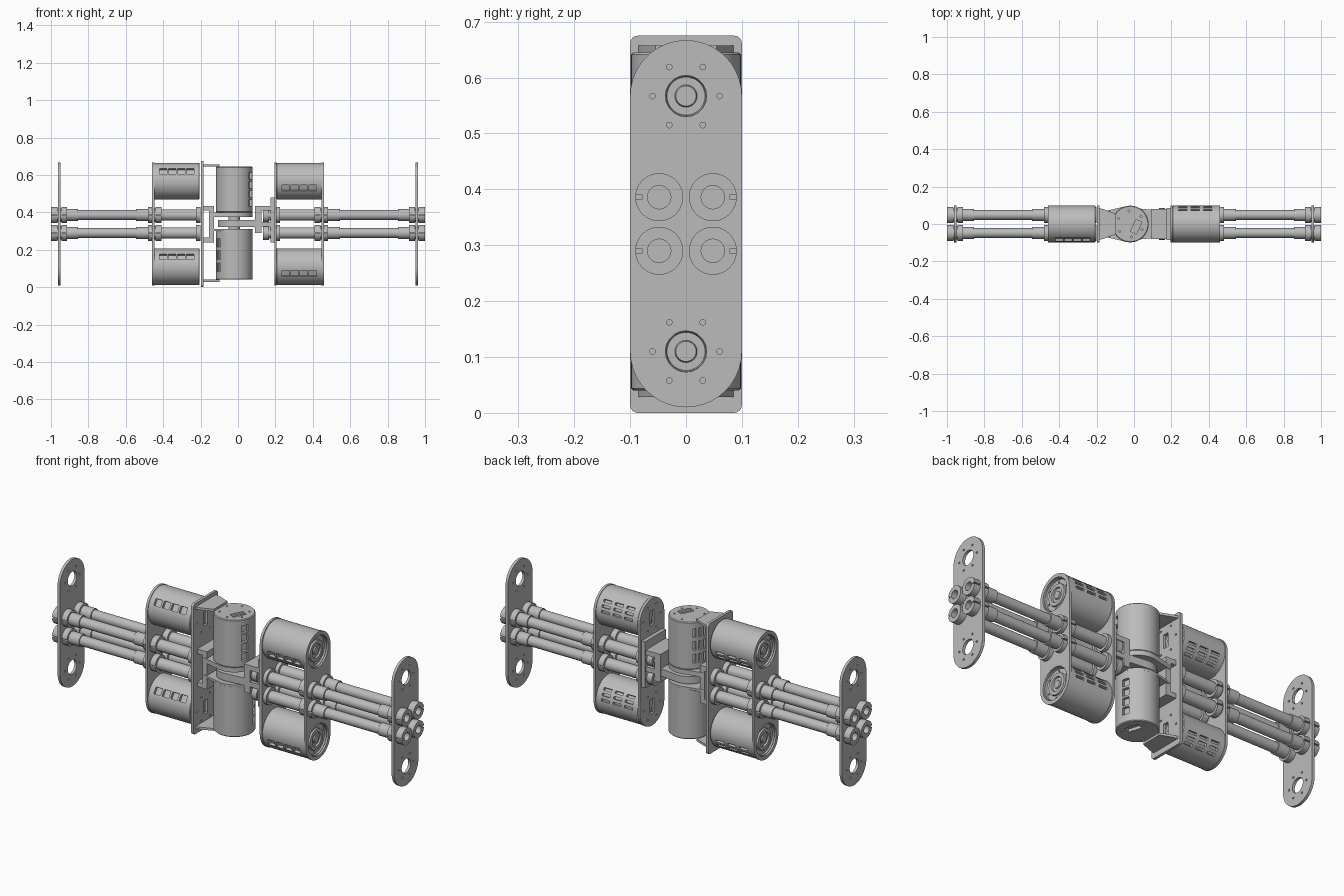
import bpy, bmesh
from math import pi, cos, sin, radians
from mathutils import Matrix, Vector

if "Cube" in bpy.data.objects:
    bpy.data.objects.remove(bpy.data.objects["Cube"], do_unlink=True)

steel = bpy.data.materials.new("brushed_grey")
steel.use_nodes = True
steel.diffuse_color = (0.5, 0.5, 0.5, 1)
steel.node_tree.nodes["Principled BSDF"].inputs["Base Color"].default_value = (0.5, 0.5, 0.5, 1)

UP, LOW = 0.567, 0.11           # heights of the outer motor axes
X = Vector((1, 0, 0))
Z = Vector((0, 0, 1))
parts = []


def frame(origin, zdir, xdir):
    """Matrix whose local z and x follow the given directions."""
    z, x = Vector(zdir).normalized(), Vector(xdir).normalized()
    m = Matrix((x, z.cross(x), z)).transposed().to_4x4()
    m.translation = origin
    return m


ALONG_X = frame((0, 0, 0), X, (0, 1, 0))    # local (u, v, w) = world (y, z, x)


def finish(name, bm, m=Matrix()):
    bmesh.ops.transform(bm, matrix=m, verts=bm.verts)
    bmesh.ops.recalc_face_normals(bm, faces=bm.faces)
    mesh = bpy.data.meshes.new(name)
    bm.to_mesh(mesh)
    bm.free()
    mesh.materials.append(steel)
    ob = bpy.data.objects.new(name, mesh)
    bpy.context.collection.objects.link(ob)
    parts.append(ob)
    return ob


def prism(name, outline, lo, hi, m=Matrix()):
    bm = bmesh.new()
    face = bm.faces.new([bm.verts.new((u, v, lo)) for u, v in outline])
    out = bmesh.ops.extrude_face_region(bm, geom=[face])["geom"]
    moved = [g for g in out if isinstance(g, bmesh.types.BMVert)]
    bmesh.ops.translate(bm, verts=moved, vec=(0, 0, hi - lo))
    return finish(name, bm, m)


def box(name, x, y, z):
    return prism(name, [(x[0], y[0]), (x[1], y[0]), (x[1], y[1]), (x[0], y[1])], *z)


def lathe(name, profile, m, closed=False, steps=40):
    bm = bmesh.new()
    vs = [bm.verts.new((r, 0, h)) for r, h in profile]
    pairs = list(zip(vs, vs[1:])) + ([(vs[-1], vs[0])] if closed else [])
    edges = [bm.edges.new(p) for p in pairs]
    bmesh.ops.spin(bm, geom=vs + edges, axis=Z, cent=(0, 0, 0), angle=2 * pi, steps=steps)
    bmesh.ops.remove_doubles(bm, verts=bm.verts, dist=0.0002)
    return finish(name, bm, m)


def cut(ob, shapes, m=Matrix()):
    """Subtract boxes (three sizes) and round holes (radius, depth) from ob."""
    bm = bmesh.new()
    for size, place in shapes:
        if len(size) == 3:
            bmesh.ops.create_cube(bm, size=1, matrix=place @ Matrix.Diagonal((*size, 1)))
        else:
            bmesh.ops.create_cone(bm, cap_ends=True, segments=20, radius1=size[0],
                                  radius2=size[0], depth=size[1], matrix=place)
    cutter = finish("cutter", bm, m)
    cutter.hide_render = True
    mod = ob.modifiers.new("cut", 'BOOLEAN')
    mod.operation, mod.solver, mod.object = 'DIFFERENCE', 'EXACT', cutter
    bpy.context.view_layer.update()
    result = bpy.data.meshes.new_from_object(ob.evaluated_get(bpy.context.evaluated_depsgraph_get()))
    ob.modifiers.clear()
    ob.data = result
    parts.remove(cutter)
    bpy.data.objects.remove(cutter, do_unlink=True)


def bolt_circle(u, v, w, radius=0.06, size=0.005, depth=0.1):
    return [((size, depth), Matrix.Translation((u + radius * cos(k * pi / 3),
                                                v + radius * sin(k * pi / 3), w))) for k in range(6)]


def stadium():
    top = [(0.1 * cos(k * pi / 20), UP + 0.1 * sin(k * pi / 20)) for k in range(21)]
    return top + [(-u, UP + LOW - v) for u, v in top]


def motor(name, length, m):
    """Motor can along local z, windows on local +x, vent slots opposite."""
    R, L = 0.098, length
    ob = lathe(name, [(0, 0), (R - 0.004, 0), (R, 0.004), (R, L - 0.004), (R - 0.004, L),
                      (0.078, L), (0.076, L - 0.008), (0.055, L - 0.008), (0.053, L),
                      (0.036, L), (0.034, L - 0.008), (0.02, L - 0.008), (0.018, L - 0.002),
                      (0, L - 0.002)], m, steps=56)
    holes = [((0.03, 0.034, 0.038), Matrix.Translation((R, 0, L / 2 + (k - 1.5) * 0.048)))
             for k in range(4)]
    for row in (-1, 0, 1):
        turn = Matrix.Rotation(pi + row * 0.28, 4, 'Z')
        holes += [((0.03, 0.013, 0.046), turn @ Matrix.Translation((R, 0, L / 2 + k * 0.066)))
                  for k in (-1, 0, 1)]
    # wire opening and screw holes in the rear face, screw holes in the front face
    holes.append(((0.035, 0.07, 0.03), Matrix.Translation((0.035, 0, 0))))
    holes += bolt_circle(0, 0, 0, 0.07, 0.005, 0.02) + bolt_circle(0, 0, L, 0.065, 0.005, 0.04)
    cut(ob, holes, m)


# outer motors, end plates and motor plates on both sides
for side, label, tilt in ((1, "left", -22), (-1, "right", 33)):
    a = radians(tilt)
    for z, level in ((UP, "upper"), (LOW, "lower")):
        motor(f"{label}_{level}_motor", 0.245,
              frame((side * 0.205, 0, z), (side, 0, 0), (0, -cos(a), sin(a))))
    for name, x, half, hole in (("end_plate", 0.955, 0.007, 0.037),
                                ("motor_plate", 0.453, 0.006, 0.082)):
        x *= side
        plate = prism(f"{label}_{name}", stadium(), x - half, x + half, ALONG_X)
        holes = []
        for z in (UP, LOW):
            holes.append(((hole, 0.1), Matrix.Translation((0, z, x))))
            if hole < 0.05:
                holes += bolt_circle(0, z, x)
        cut(plate, holes, ALONG_X)

# inner plates: a rounded one on the left, a tall rectangular one on the right
inner = prism("left_inner_plate", stadium(), 0.194, 0.206, ALONG_X)
cut(inner, [((0.035, 0.075, 0.1), Matrix.Translation((0, z, 0.2))) for z in (UP, LOW)]
    + bolt_circle(0, UP, 0.2, 0.07) + bolt_circle(0, LOW, 0.2, 0.07), ALONG_X)

c, hw, tall = 0.014, 0.1, 0.675
corners = [(hw - c, tall - c, 0), (c - hw, tall - c, 1), (c - hw, c, 2), (hw - c, c, 3)]
tall_outline = [(u + c * cos((q + k / 4) * pi / 2), v + c * sin((q + k / 4) * pi / 2))
                for u, v, q in corners for k in range(5)]
back = prism("right_carrier_plate", tall_outline, -0.198, -0.184, ALONG_X)
cut(back, bolt_circle(0, UP, -0.19, 0.07) + bolt_circle(0, LOW, -0.19, 0.07)
    + [((0.03, 0.07, 0.1), Matrix.Translation((0, z, -0.19))) for z in (UP, LOW)], ALONG_X)

# tube rods with stepped sleeves and split clamp collars
BODY = [(0.2, 0.225, 0.043), (0.225, 0.41, 0.03), (0.41, 0.44, 0.043), (0.44, 0.46, 0.036),
        (0.46, 0.482, 0.043), (0.482, 0.545, 0.032), (0.545, 0.855, 0.026), (0.855, 0.915, 0.032),
        (0.915, 0.945, 0.043), (0.945, 0.965, 0.036), (0.965, 1.0, 0.043)]
for side in (1, -1):
    steps = ([(0.135, 0.165, 0.038), (0.165, 0.2, 0.03)] if side > 0 else []) + BODY
    outline = [(r, h) for lo, hi, r in steps for h in (lo, hi)]
    outline = [(0.021, steps[0][0])] + outline + [(0.021, 1.0)]
    for y in (-0.048, 0.048):
        for z in (0.29, 0.386):
            m = frame((0, y, z), (side, 0, 0), (0, y, 0))
            rod = lathe("tube_rod", outline, m, closed=True, steps=24)
            cut(rod, [((0.024, 0.007, 0.036), Matrix.Translation((0.042, 0, h)))
                      for h in (0.424, 0.472, 0.928, 0.984)], m)

# central upright motors
CX = -0.02
for name, z, length, direction, azimuth in (("upper_centre_motor", 0.645, 0.245, -1, -25),
                                            ("lower_centre_motor", 0.04, 0.265, 1, 18)):
    a = radians(azimuth)
    motor(name, length, frame((CX, 0, z), Z * direction, (cos(a), sin(a), 0)))


def tab(name, x, half, lo, hi, radius=0.098):
    """Joint plate: a round end about the centre axis, running out to a straight edge at x."""
    s = 1 if x > CX else -1
    arc = [(CX - s * radius * cos(t), radius * sin(t))
           for t in [radians(-100 + 10 * k) for k in range(21)]]
    return prism(name, arc + [(x, half), (x, -half)], lo, hi)


# yoke arms of the right carrier and the flanges holding the central motors
tab("upper_yoke_arm", -0.15, 0.07, 0.376, 0.4)
tab("lower_yoke_arm", -0.15, 0.07, 0.3, 0.312)
box("yoke_web", (-0.155, -0.128), (-0.07, 0.07), (0.24, 0.435))
for z in (0.24, 0.41):
    box("yoke_foot", (-0.185, -0.15), (-0.07, 0.07), (z, z + 0.025))
for name, z in (("upper_flange", 0.645), ("lower_flange", 0.028)):
    prism(name, [(-0.185, -0.085), (-0.15, -0.075), (-0.1, -0.055),
                 (-0.1, 0.055), (-0.15, 0.075), (-0.185, 0.085)], z, z + 0.012)

# middle hinge tongue and the bracket carrying the left side
tab("hinge_tongue", 0.1, 0.075, 0.322, 0.36, 0.088)
lathe("hinge_pin", [(0, 0.3), (0.03, 0.3), (0.03, 0.4), (0, 0.4)], frame((CX, 0, 0), Z, X))
box("hinge_web", (0.09, 0.125), (-0.08, 0.08), (0.29, 0.435))
for z in (0.325, 0.41):
    box("hinge_rib", (0.12, 0.18), (-0.08, 0.08), (z, z + 0.025))
box("hinge_mount", (0.174, 0.195), (-0.085, 0.085), (0.24, 0.48))

# smooth round walls, sharp edges
bpy.ops.object.select_all(action='DESELECT')
for ob in parts:
    ob.select_set(True)
bpy.context.view_layer.objects.active = parts[0]
bpy.ops.object.shade_smooth_by_angle(angle=radians(30))
